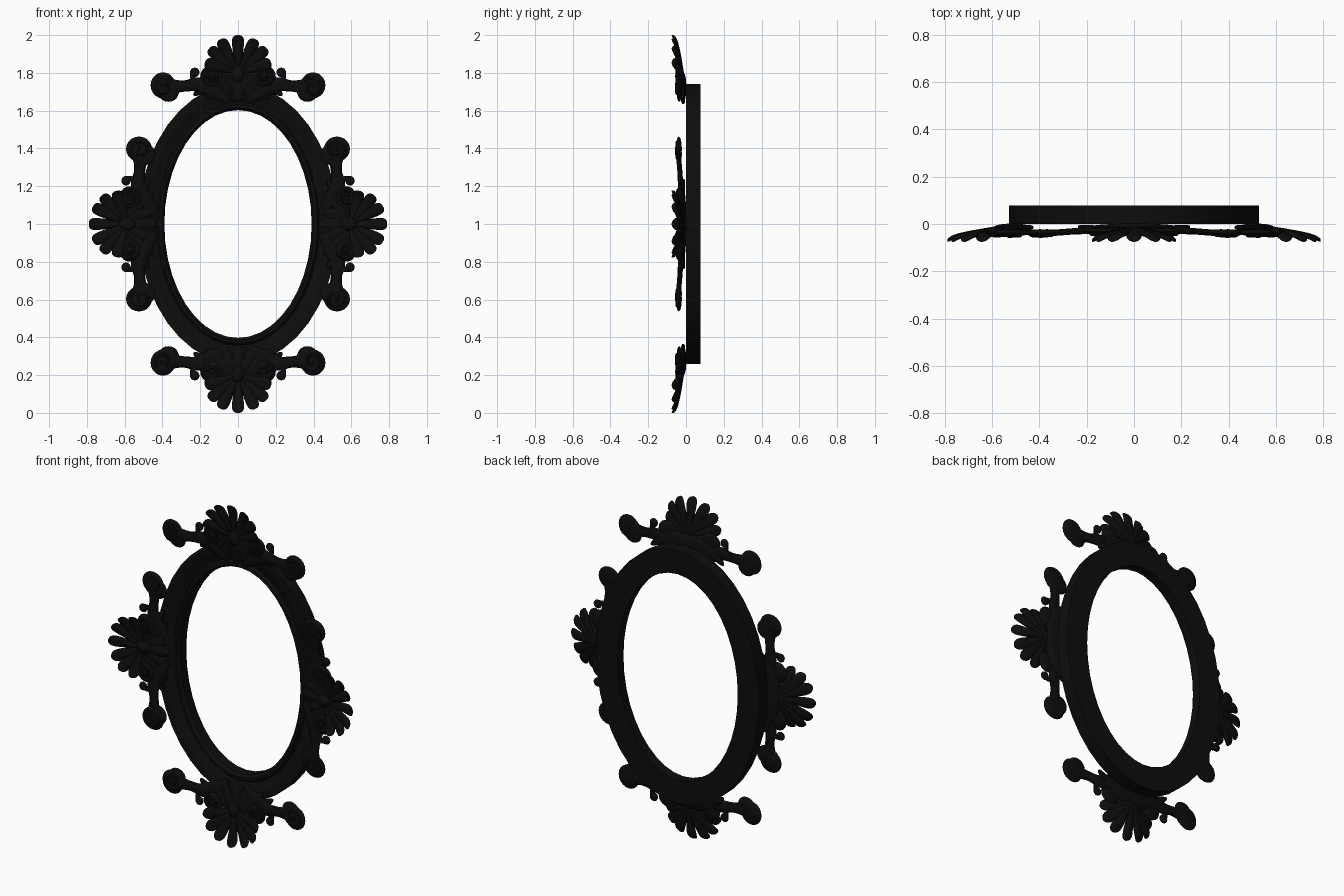
import bpy, bmesh, math
from mathutils import Vector, Matrix

if "Cube" in bpy.data.objects:
    bpy.data.objects.remove(bpy.data.objects["Cube"])

mat = bpy.data.materials.new("black_lacquer")
mat.diffuse_color = (0.004, 0.004, 0.004, 1)
mat.use_nodes = True
mat.node_tree.nodes["Principled BSDF"].inputs["Base Color"].default_value = mat.diffuse_color


def make_mesh(bm, name):
    bmesh.ops.recalc_face_normals(bm, faces=bm.faces)
    me = bpy.data.meshes.new(name)
    bm.to_mesh(me)
    bm.free()
    me.materials.append(mat)
    return me


def place(me, name, matrix=Matrix.Identity(4)):
    ob = bpy.data.objects.new(name, me)
    bpy.context.collection.objects.link(ob)
    ob.matrix_world = matrix
    return ob


def catmull(p, n):
    """Smooth a list of control vectors (tuples of equal length)."""
    q = [p[0]] + p + [p[-1]]
    out = []
    for i in range(1, len(q) - 2):
        for k in range(n):
            t = k / n
            out.append([0.5 * (2 * b + (c - a) * t + (2 * a - 5 * b + 4 * c - d) * t * t
                               + (3 * b - a - 3 * c + d) * t ** 3)
                        for a, b, c, d in zip(q[i - 1], q[i], q[i + 1], q[i + 2])])
    return out + [list(p[-1])]


def sweep(bm, pts, s=1, n=3, sides=10):
    """Flattened tube through (u, v, y, half width, half depth); s = -1 mirrors."""
    path = catmull(pts, n)
    rings = []
    for i, (u, v, y, w, h) in enumerate(path):
        a, b = path[max(i - 1, 0)], path[min(i + 1, len(path) - 1)]
        nrm = Vector((-(b[1] - a[1]), b[0] - a[0])).normalized()
        ring = []
        for k in range(sides):
            c, d = math.cos(math.tau * k / sides), math.sin(math.tau * k / sides)
            ring.append(bm.verts.new((s * (u + nrm.x * w * c), y + h * d, v + nrm.y * w * c)))
        rings.append(ring)
    for r0, r1 in zip(rings, rings[1:]):
        for k in range(sides):
            j = (k + 1) % sides
            bm.faces.new((r0[k], r0[j], r1[j], r1[k]))
    bm.faces.new(rings[0])
    bm.faces.new(rings[-1])


def dome(bm, u, v, y, ru, rv, h, s=1):
    m = Matrix.Translation((s * u, y, v)) @ Matrix.Diagonal((ru, h, rv, 1)) @ Matrix.Rotation(math.pi / 2, 4, 'X')
    bmesh.ops.create_uvsphere(bm, u_segments=20, v_segments=8, radius=1, matrix=m)


def spiral(bm, u, v, y, r, start, turns, s=1):
    pts = []
    for i in range(13):
        t = i / 12
        a, rr = start + turns * math.tau * t, r * (1 - 0.8 * t)
        pts.append((u + rr * math.cos(a), v + rr * math.sin(a), y - 0.004 * t, 0.013 - 0.004 * t, 0.011))
    sweep(bm, pts, s, 2, 8)


# Oval moulded frame ring: profile is (fraction of width, y)
profile = [(0, .078), (0, .022), (.10, .006), (.22, .008), (.30, .022), (.40, .020),
           (.58, .006), (.72, 0), (1, 0), (1, .078)]
bm = bmesh.new()
N = 40
cols = []
for i in range(N):
    a = math.tau * i / N
    cols.append([bm.verts.new(((.39 + .138 * t) * math.cos(a), y, 1 + (.603 + .138 * t) * math.sin(a)))
                 for t, y in profile])
for i in range(N):
    p, q = cols[i], cols[(i + 1) % N]
    for k in range(len(profile)):
        j = (k + 1) % len(profile)
        bm.faces.new((p[k], p[j], q[j], q[k]))
parts = [place(make_mesh(bm, "oval_frame"), "oval_frame")]

# Shell petals, local v = 0 at the ornament tip
shell = bmesh.new()
base = Vector((0, -.20))
for s in (1, -1):
    for u, v in ((0, 0), (.093, -.022), (.152, -.07), (.175, -.145)):
        if s < 0 and u == 0:
            continue
        tip = Vector((u, v))
        prof = ((0, -.022, .010, .012), (.3, -.034, .018, .014), (.6, -.043, .028, .012),
                (.85, -.054, .032, .010), (.96, -.065, .024, .009), (1, -.070, .010, .006))
        sweep(shell, [(*(base.lerp(tip, t)), y, w, h) for t, y, w, h in prof], s)
dome(shell, 0, -.205, -.035, .035, .045, .022)

# Scrolls with curls
scroll = bmesh.new()
for s in (1, -1):
    # long outer scroll and its rounded head
    sweep(scroll, [(.05, -.35, -.015, .02, .010), (.12, -.30, -.022, .04, .014),
                   (.20, -.262, -.028, .040, .015), (.27, -.268, -.032, .030, .014),
                   (.32, -.272, -.036, .034, .014), (.37, -.275, -.038, .050, .014),
                   (.42, -.272, -.038, .045, .012)], s)
    dome(scroll, .397, -.266, -.038, .066, .069, .016, s)
    dome(scroll, .368, -.298, -.036, .056, .055, .014, s)
    spiral(scroll, .392, -.275, -.044, .052, 2.6, -1.4, s)
    # small curl
    sweep(scroll, [(.19, -.265, -.028, .02, .012), (.225, -.245, -.03, .016, .010),
                   (.242, -.222, -.03, .013, .009), (.236, -.20, -.03, .014, .009)], s)
    dome(scroll, .229, -.197, -.03, .025, .025, .013, s)
    # inner volute
    dome(scroll, .138, -.218, -.032, .062, .058, .017, s)
    spiral(scroll, .138, -.218, -.040, .045, -1.2, 1.4, s)
    dome(scroll, .138, -.218, -.046, .014, .014, .012, s)

# Leaves that lie over the frame
leaf = bmesh.new()
for s in (1, -1):
    for u, v, w in ((0, -.36, .035), (.085, -.352, .034), (.165, -.335, .030), (.235, -.318, .024)):
        if s < 0 and u == 0:
            continue
        tip, root = Vector((u, v)), Vector((u * .25, -.20))
        prof = ((0, -.028, .5, .012), (.35, -.026, .9, .016), (.7, -.018, 1, .014),
                (.92, -.014, .6, .010), (1, -.012, .2, .005))
        sweep(leaf, [(*(root.lerp(tip, t)), y, w * k, h) for t, y, k, h in prof], s)
dome(leaf, 0, -.275, -.012, .19, .075, .014)

# Same ornament at top, bottom and both sides
meshes = {n: make_mesh(b, n) for n, b in (("shell_petals", shell), ("scrolls", scroll), ("leaves", leaf))}
for label, ang, dist in (("top", 0, 1.0), ("right", 90, .79), ("bottom", 180, 1.0), ("left", 270, .79)):
    m = (Matrix.Translation((0, 0, 1)) @ Matrix.Rotation(math.radians(ang), 4, 'Y')
         @ Matrix.Translation((0, 0, dist)))
    for n, me in meshes.items():
        parts.append(place(me, label + "_" + n, m))

# Smooth shading with sharp moulding edges
for me in [parts[0].data, *meshes.values()]:
    me.shade_smooth()
    me.set_sharp_from_angle(angle=math.radians(35))
